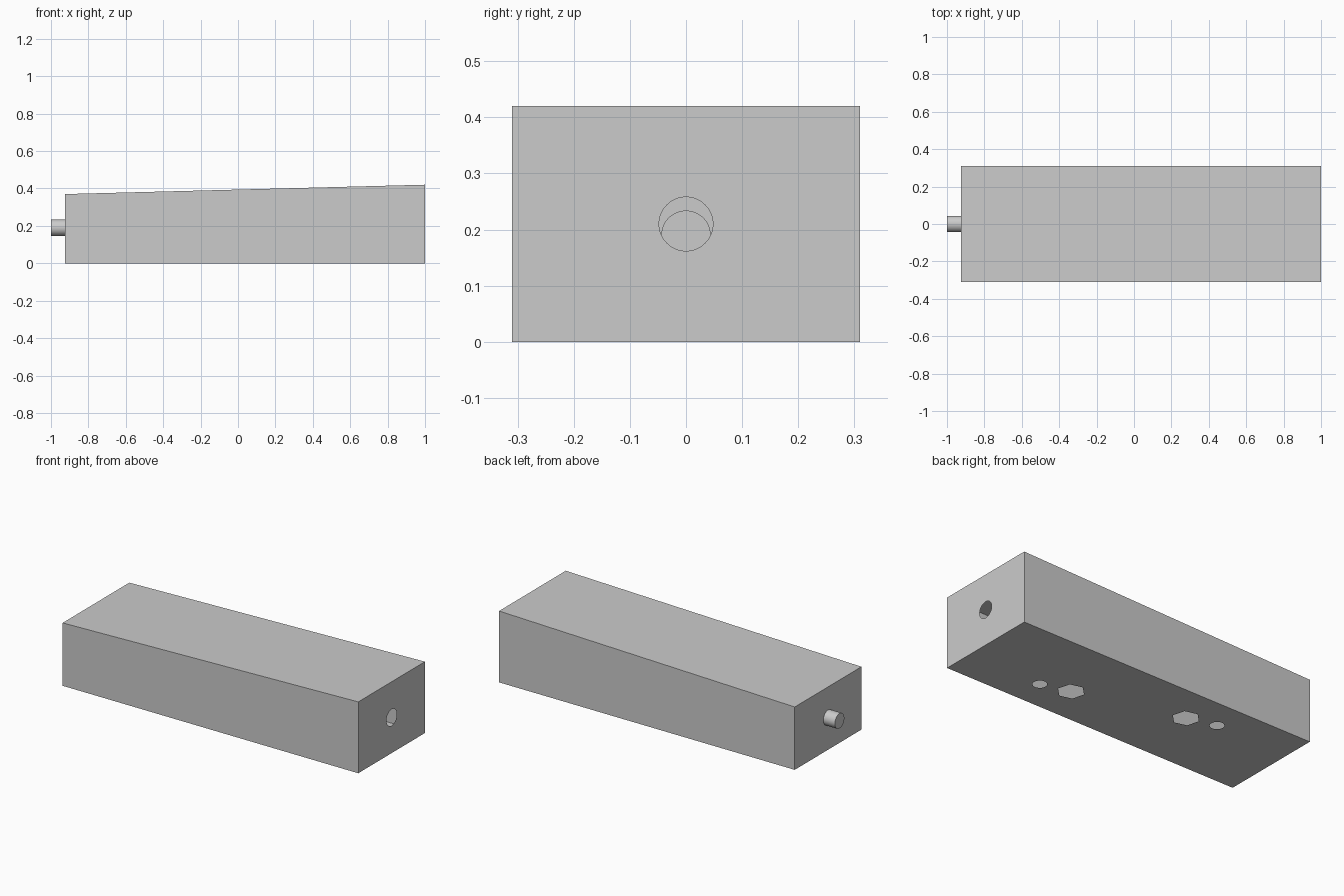
import bpy
import math
from mathutils import Matrix, Vector

if "Cube" in bpy.data.objects:
    bpy.data.objects.remove(bpy.data.objects["Cube"], do_unlink=True)

LEFT, RIGHT, HALF_Y = -0.925, 1.0, 0.31
LOW, HIGH = 0.37, 0.42
MID = (LEFT + RIGHT) / 2
TILT = math.radians(-15)

grey = bpy.data.materials.new("plain_grey")
grey.use_nodes = True
colour = (0.6, 0.6, 0.6, 1)
grey.diffuse_color = colour
grey.node_tree.nodes["Principled BSDF"].inputs["Base Color"].default_value = colour


def cylinder(name, sides, radius, length, location, rotation):
    bpy.ops.mesh.primitive_cylinder_add(vertices=sides, radius=radius, depth=length,
                                        location=location, rotation=rotation)
    ob = bpy.context.object
    ob.name = name
    ob.data.materials.append(grey)
    return ob


# Block with a sloping top
profile = [(LEFT, 0), (RIGHT, 0), (RIGHT, HIGH), (LEFT, LOW)]
verts = [(x, y, z) for y in (-HALF_Y, HALF_Y) for x, z in profile]
sides = [(i, i + 4, (i + 1) % 4 + 4, (i + 1) % 4) for i in range(4)]
mesh = bpy.data.meshes.new("block")
mesh.from_pydata(verts, [], [(0, 1, 2, 3), (7, 6, 5, 4)] + [s[::-1] for s in sides])
mesh.materials.append(grey)
block = bpy.data.objects.new("block", mesh)
bpy.context.collection.objects.link(block)

# Socket in the tall end
cutters = [cylinder("socket_cutter", 48, 0.048, 0.24, (RIGHT, 0, 0.21),
                    (0, math.pi / 2, 0))]

# Round holes and hexagonal pockets on a slanted line under the block
for side in (-1, 1):
    for kind, count, radius, reach in (("round_hole", 40, 0.038, 0.505),
                                       ("hex_pocket", 6, 0.074, 0.327)):
        spot = Matrix.Rotation(TILT, 3, 'Z') @ Vector((side * reach, 0, 0))
        cutters.append(cylinder(kind + "_cutter", count, radius, 0.4,
                                (MID + spot.x, spot.y, 0),
                                (0, 0, TILT + math.pi / 6)))

for cutter in cutters:
    cut = block.modifiers.new(cutter.name, 'BOOLEAN')
    cut.operation = 'DIFFERENCE'
    cut.solver = 'EXACT'
    cut.object = cutter
    bpy.context.view_layer.objects.active = block
    bpy.ops.object.modifier_apply(modifier=cut.name)
for cutter in cutters:
    bpy.data.objects.remove(cutter, do_unlink=True)

# Peg on the short end
peg = cylinder("peg", 48, 0.044, 0.095, (-0.9525, 0, 0.19), (0, math.pi / 2, 0))

for ob in (block, peg):
    bpy.ops.object.select_all(action='DESELECT')
    ob.select_set(True)
    bpy.context.view_layer.objects.active = ob
    bpy.ops.object.shade_smooth_by_angle(angle=math.radians(30))
